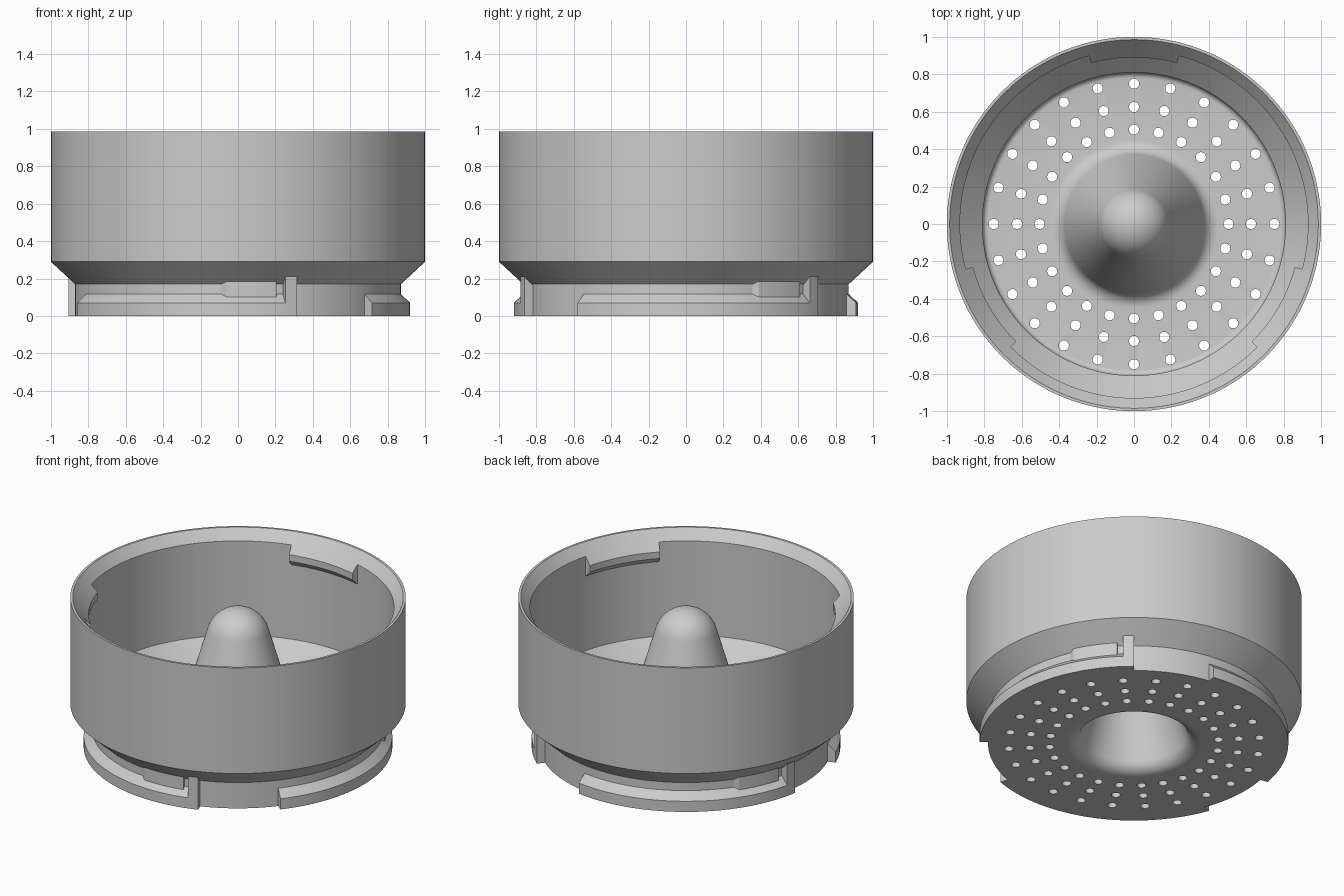
import bpy, bmesh, math
from math import sin, cos, radians

cube = bpy.data.objects.get("Cube")
if cube:
    bpy.data.objects.remove(cube, do_unlink=True)

grey = bpy.data.materials.new("light_grey")
grey.use_nodes = True
grey.diffuse_color = (0.6, 0.6, 0.6, 1)
grey.node_tree.nodes["Principled BSDF"].inputs["Base Color"].default_value = (0.6, 0.6, 0.6, 1)


def make_object(name, bm):
    bmesh.ops.remove_doubles(bm, verts=bm.verts, dist=1e-5)
    bmesh.ops.recalc_face_normals(bm, faces=bm.faces)
    mesh = bpy.data.meshes.new(name)
    bm.to_mesh(mesh)
    bm.free()
    mesh.materials.append(grey)
    obj = bpy.data.objects.new(name, mesh)
    bpy.context.collection.objects.link(obj)
    return obj


def smooth(obj):
    bpy.ops.object.select_all(action='DESELECT')
    obj.select_set(True)
    bpy.context.view_layer.objects.active = obj
    bpy.ops.object.shade_smooth_by_angle(angle=radians(28))


def revolve(name, profile, start=0, end=360, steps=144, lead_scale=1):
    """Full turn of an open axis-to-axis profile, or a capped sector of a closed one."""
    full = end - start == 360
    bm = bmesh.new()
    rings = []
    for i in range(steps if full else steps + 1):
        a = radians(start + (end - start) * i / steps)
        k = lead_scale if i == 0 else 1
        rings.append([bm.verts.new((r * k * cos(a), r * k * sin(a), z)) for r, z in profile])
    n = len(profile)
    for i in range(steps):
        p, q = rings[i], rings[(i + 1) % len(rings)]
        for j in range(n - 1 if full else n):
            k = (j + 1) % n
            bm.faces.new((p[j], q[j], q[k], p[k]))
    if not full:
        bm.faces.new(rings[0])
        bm.faces.new(rings[-1])
    return make_object(name, bm)


def arc(cx, cz, radius, a0, a1, n):
    """Profile points along a circular arc, angles in degrees."""
    angles = [radians(a0 + (a1 - a0) * i / n) for i in range(n + 1)]
    return [(cx + radius * cos(a), cz + radius * sin(a)) for a in angles]


# Cup body: hollow post underneath, outer shell, funnel rim, floor and domed post
LEAN = 15.6
profile = [(0, 0.85)] + arc(0, 0.72, 0.13, 85, LEAN, 9)
profile += arc(0.405, 0.09, 0.09, 180 + LEAN, 265, 8)
profile += [(0.405, 0), (0.87, 0), (0.87, 0.17), (1.0, 0.29), (1.0, 0.985), (0.985, 0.985),
            (0.93, 0.92), (0.93, 0.30), (0.81, 0.18)]
profile += arc(0.78, 0.09, 0.03, 0, -90, 5)
profile += arc(0.45, 0.14, 0.08, 270, 180 + LEAN, 8)
profile += arc(0, 0.72, 0.19, LEAN, 85, 12) + [(0, 0.91)]
body = revolve("cup_body", profile)

# Drain holes through the floor
bm = bmesh.new()
for ring in (0.505, 0.625, 0.75):
    for i in range(24):
        a = radians(15 * i)
        made = bmesh.ops.create_cone(bm, cap_ends=True, segments=20, radius1=0.027,
                                     radius2=0.027, depth=0.3)
        bmesh.ops.translate(bm, verts=made["verts"], vec=(ring * cos(a), ring * sin(a), 0.02))
cutter = make_object("hole_cutter", bm)
cutter.hide_render = True
cut = body.modifiers.new("holes", 'BOOLEAN')
cut.object = cutter
cut.operation = 'DIFFERENCE'
cut.solver = 'EXACT'
bpy.context.view_layer.objects.active = body
bpy.ops.object.modifier_apply(modifier=cut.name)
bpy.data.objects.remove(cutter, do_unlink=True)
smooth(body)

# Twist-lock parts, repeated three times around the axis
LUG = [(0.866, 0), (0.92, 0), (0.92, 0.07), (0.87, 0.117), (0.866, 0.117)]
STOP = [(0.866, 0), (0.92, 0), (0.92, 0.212), (0.866, 0.16)]
BUMP = [(0.866, 0.09), (0.886, 0.09), (0.886, 0.185), (0.866, 0.165)]
TAB = [(0.935, 0.92), (0.93, 0.92), (0.89, 0.873), (0.89, 0.83), (0.93, 0.79), (0.935, 0.79)]
for i, side in enumerate(("front", "left", "right")):
    turn = 120 * i
    smooth(revolve(side + "_lock_lug", LUG, 201 + turn, 288 + turn, 36))
    smooth(revolve(side + "_lock_stop", STOP, 286 + turn, 290 + turn, 2))
    smooth(revolve(side + "_lock_bump", BUMP, 264 + turn, 283.5 + turn, 10, 0.98))
    smooth(revolve(side + "_rim_tab", TAB, 75 + turn, 105 + turn, 12))
